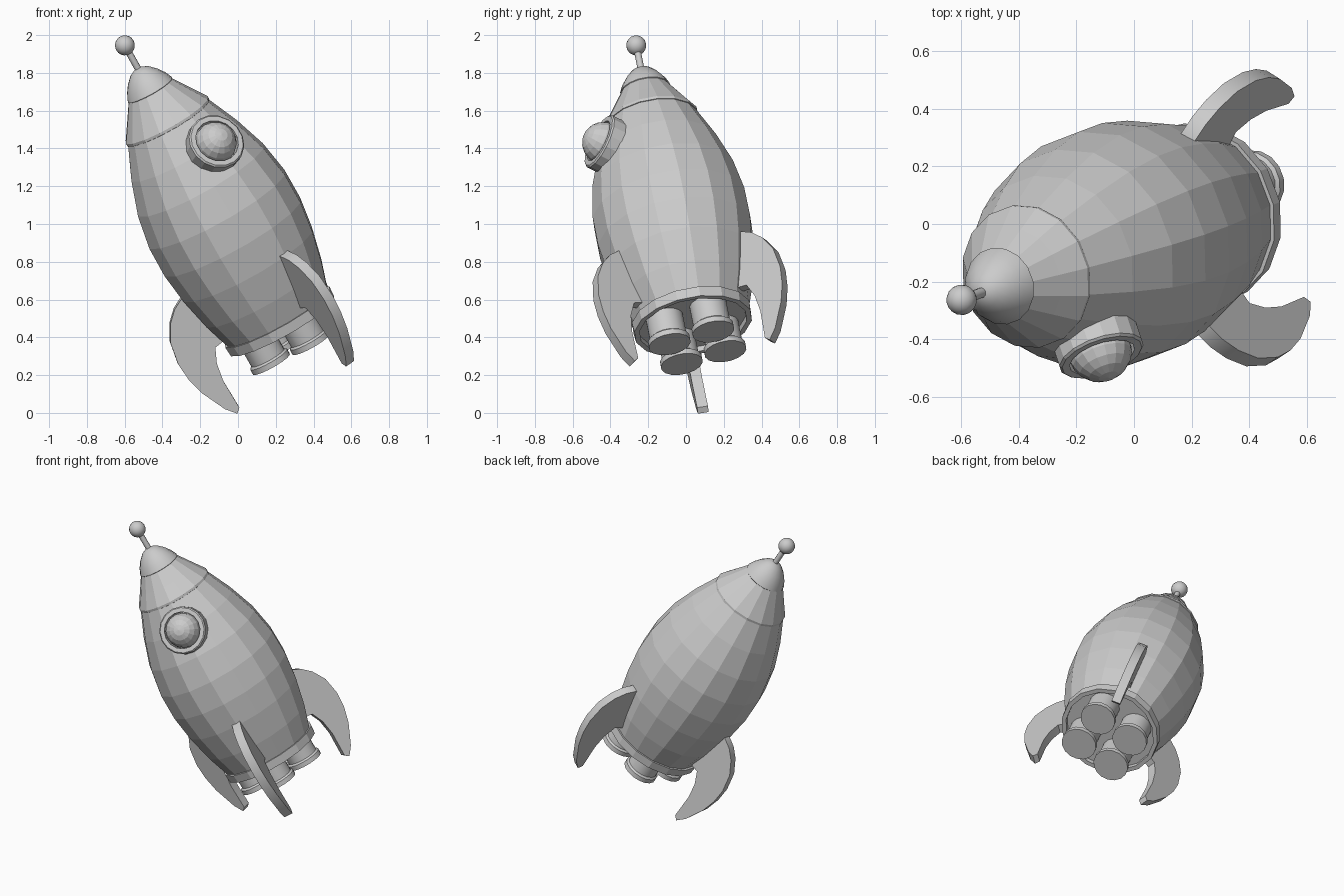
import bpy, bmesh, math
from mathutils import Matrix, Vector

if "Cube" in bpy.data.objects:
    bpy.data.objects.remove(bpy.data.objects["Cube"], do_unlink=True)

grey = bpy.data.materials.new("plain_grey")
grey.use_nodes = True
grey.diffuse_color = (0.6, 0.6, 0.6, 1)
grey.node_tree.nodes["Principled BSDF"].inputs["Base Color"].default_value = (0.6, 0.6, 0.6, 1)

# Tilted rocket frame: local z runs up the axis, local x towards the front fin
base = Vector((0.235, 0.038, 0.46))
axis = (Vector((-0.6, -0.264, 1.948)) - base).normalized()
radial = Vector((0.504, -0.857, 0.109))
radial = (radial - axis * radial.dot(axis)).normalized()
FRAME = Matrix.Translation(base) @ Matrix((radial, axis.cross(radial), axis)).transposed().to_4x4()


def finish(name, bm, matrix, smooth=None):
    bmesh.ops.recalc_face_normals(bm, faces=bm.faces)
    mesh = bpy.data.meshes.new(name)
    bm.to_mesh(mesh)
    bm.free()
    mesh.transform(FRAME @ matrix)
    mesh.materials.append(grey)
    obj = bpy.data.objects.new(name, mesh)
    bpy.context.collection.objects.link(obj)
    if smooth:
        bpy.ops.object.select_all(action='DESELECT')
        obj.select_set(True)
        bpy.context.view_layer.objects.active = obj
        bpy.ops.object.shade_smooth_by_angle(angle=math.radians(smooth))
    return obj


def lathe(name, profile, sides=16, matrix=Matrix(), smooth=None, loop=False):
    """Turn (radius, height) points about local z; caps open ends."""
    bm = bmesh.new()
    rings = []
    for r, h in profile:
        rings.append([bm.verts.new((r * math.cos(math.tau * i / sides),
                                    r * math.sin(math.tau * i / sides), h))
                      for i in range(sides)])
    pairs = list(zip(rings, rings[1:]))
    if loop:
        pairs.append((rings[-1], rings[0]))
    for low, high in pairs:
        for i in range(sides):
            j = (i + 1) % sides
            bm.faces.new((low[i], low[j], high[j], high[i]))
    if not loop:
        bm.faces.new(rings[0])
        bm.faces.new(rings[-1])
    return finish(name, bm, matrix, smooth)


def ball(name, radius, matrix, smooth=None):
    bm = bmesh.new()
    bmesh.ops.create_uvsphere(bm, u_segments=16, v_segments=10, radius=radius)
    return finish(name, bm, matrix, smooth)


# Hull, nose and cap
lathe("hull", [(0.30, 0.03), (0.31, 0.06), (0.355, 0.2), (0.396, 0.38), (0.418, 0.55),
               (0.417, 0.72), (0.386, 0.9), (0.325, 1.08), (0.245, 1.26)])
lathe("nose_cone", [(0.24, 1.25), (0.252, 1.255), (0.252, 1.27), (0.192, 1.36), (0.13, 1.455)])
lathe("nose_cap", [(0.13, 1.45), (0.136, 1.455), (0.118, 1.495), (0.09, 1.535),
                   (0.055, 1.57), (0.02, 1.588)], smooth=35)
lathe("base_rim", [(0.29, 0), (0.318, 0), (0.322, 0.055), (0.29, 0.055)], loop=True)

# Antenna
lathe("antenna_rod", [(0.018, 1.56), (0.018, 1.70)], 10, smooth=40)
ball("antenna_ball", 0.053, Matrix.Translation((0, 0, 1.73)), smooth=40)

# Porthole on the front, following the slope of the hull
tilt = math.atan2(0.928, 0.37)
port = Matrix.Translation((0.334, 0, 1.085)) @ Matrix.Rotation(tilt, 4, 'Y')
lathe("porthole_frame", [(0.118, -0.08), (0.153, -0.08), (0.153, 0.022), (0.145, 0.03),
                         (0.118, 0.03)], 16, port, loop=True)
ball("porthole_glass", 0.113, port)

# Four engine nozzles
for k in range(4):
    spot = Matrix.Rotation(math.tau * k / 4, 4, 'Z') @ Matrix.Translation((0.172, 0, 0))
    lathe("nozzle_%d" % (k + 1), [(0.113, -0.135), (0.113, -0.105), (0.1, -0.095), (0.1, 0.04)],
          16, spot, smooth=30)

# Three swept fins
FIN = [(0.3, 0.40), (0.39, 0.40), (0.455, 0.365), (0.51, 0.31), (0.56, 0.22), (0.58, 0.1),
       (0.572, 0), (0.545, -0.1), (0.48, -0.235), (0.435, -0.288), (0.41, -0.265),
       (0.415, -0.1), (0.40, 0), (0.365, 0.08), (0.3, 0.09)]
for k, name in enumerate(("front_fin", "back_fin", "right_fin")):
    bm = bmesh.new()
    face = bm.faces.new([bm.verts.new((r, -0.029, h)) for r, h in FIN])
    side = bmesh.ops.extrude_face_region(bm, geom=[face])["geom"]
    bmesh.ops.translate(bm, vec=(0, 0.058, 0),
                        verts=[v for v in side if isinstance(v, bmesh.types.BMVert)])
    finish(name, bm, Matrix.Rotation(math.tau * k / 3, 4, 'Z'), smooth=35)
